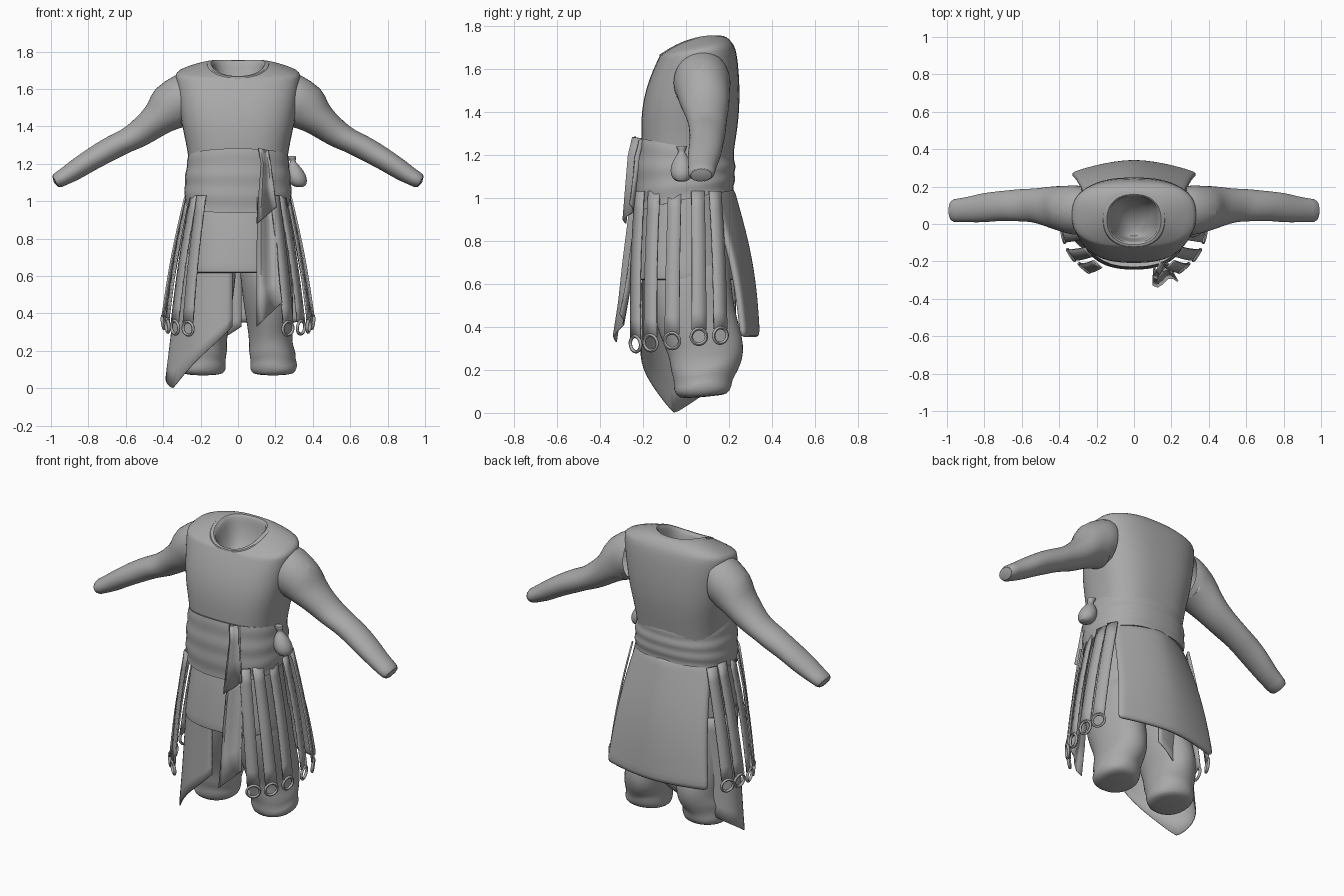
import bpy, math
from mathutils import Vector

cube = bpy.data.objects.get("Cube")
if cube:
    bpy.data.objects.remove(cube)

cloth = bpy.data.materials.new("grey_cloth")
cloth.use_nodes = True
GREY = (0.4, 0.4, 0.4, 1)
cloth.diffuse_color = GREY
cloth.node_tree.nodes["Principled BSDF"].inputs["Base Color"].default_value = GREY


def finish(ob, subdiv=0, thick=0, angle=45):
    """Material, thickness, subdivision and smooth shading."""
    ob.data.materials.clear()
    ob.data.materials.append(cloth)
    if thick:
        m = ob.modifiers.new("thickness", "SOLIDIFY")
        m.thickness, m.offset = thick, 0
    if subdiv:
        m = ob.modifiers.new("smooth", "SUBSURF")
        m.levels = m.render_levels = subdiv
    bpy.ops.object.select_all(action="DESELECT")
    ob.select_set(True)
    bpy.context.view_layer.objects.active = ob
    bpy.ops.object.shade_smooth_by_angle(angle=math.radians(angle))
    return ob


def loft(name, rows, closed=True, caps=(False, False), **kw):
    """Skin a list of equally long point rows."""
    n = len(rows[0])
    faces = []
    for i in range(len(rows) - 1):
        for j in range(n if closed else n - 1):
            k = (j + 1) % n
            faces.append((i * n + j, i * n + k, (i + 1) * n + k, (i + 1) * n + j))
    if caps[0]:
        faces.append(tuple(reversed(range(n))))
    if caps[1]:
        faces.append(tuple(range((len(rows) - 1) * n, len(rows) * n)))
    me = bpy.data.meshes.new(name)
    me.from_pydata([tuple(p) for r in rows for p in r], [], faces)
    me.update()
    ob = bpy.data.objects.new(name, me)
    bpy.context.collection.objects.link(ob)
    return finish(ob, **kw)


def ring(hx, yf, yb, zf, zb, crown=0, cx=0, power=2.4, n=32):
    """Tilted superellipse: half width, front/back y, front/back z, lift at the sides."""
    out = []
    for i in range(n):
        a = math.tau * i / n
        c, s = math.cos(a), math.sin(a)
        c = math.copysign(abs(c) ** (2 / power), c)
        s = math.copysign(abs(s) ** (2 / power), s)
        t = (s + 1) / 2
        z = zf + (zb - zf) * t + crown * (1 - s * s)
        out.append(Vector((cx + hx * c, yf + (yb - yf) * t, z)))
    return out


# Tunic body, rolled over the neckline into the inside
body = [(.25, -.19, .20, 1.0, 1.05), (.26, -.207, .22, 1.2, 1.2), (.28, -.21, .24, 1.32, 1.32),
        (.303, -.207, .25, 1.41, 1.42), (.318, -.187, .25, 1.51, 1.53), (.33, -.152, .242, 1.6, 1.64),
        (.336, -.13, .23, 1.645, 1.70), (.33, -.124, .216, 1.658, 1.72, .004),
        (.24, -.122, .198, 1.66, 1.742, .022), (.17, -.118, .18, 1.664, 1.752, .03),
        (.145, -.108, .16, 1.667, 1.755, .028), (.13, -.095, .148, 1.66, 1.748, .025),
        (.118, -.085, .142, 1.6, 1.69), (.085, -.08, .11, 1.53, 1.58), (.03, -.07, 0, 1.5, 1.51)]
loft("tunic_body", [ring(*r, power=2.65) for r in body], caps=(False, True), subdiv=1, angle=60)

# Raised neckline band
band = [(.172, -.124, .18, 1.656, 1.742, .025), (.168, -.126, .178, 1.667, 1.752, .03),
        (.142, -.11, .156, 1.672, 1.757, .028), (.136, -.1, .15, 1.66, 1.742, .025)]
loft("neck_band", [ring(*r, power=2.3) for r in band], subdiv=1, angle=60)

# Sleeves: centre x, y, z, radius across, radius in y
arm = [(.28, .074, 1.545, .14, .128), (.32, .074, 1.54, .15, .138), (.365, .078, 1.50, .135, .13),
       (.41, .085, 1.455, .1, .118), (.47, .093, 1.405, .084, .105), (.54, .1, 1.353, .072, .092),
       (.60, .1, 1.322, .065, .086), (.66, .1, 1.293, .065, .084), (.73, .095, 1.255, .062, .081),
       (.81, .087, 1.207, .06, .078), (.88, .078, 1.16, .053, .071), (.94, .073, 1.125, .044, .063),
       (.986, .07, 1.10, .043, .064)]
for side, sx in (("left", 1), ("right", -1)):
    rows = []
    for i, (x, y, z, rv, ry) in enumerate(arm):
        p, q = arm[max(i - 1, 0)], arm[min(i + 1, len(arm) - 1)]
        d = Vector((q[0] - p[0], 0, q[2] - p[2])).normalized()
        if i < 2:
            d = Vector((1, 0, 0))
        up = Vector((-d.z, 0, d.x))
        row = []
        for j in range(20):
            a = math.tau * j / 20
            w = 1 + .035 * math.sin(2.3 * i + 2 * a) * (1 < i < 12)
            v = Vector((x, y, z)) + up * rv * w * math.sin(a) + Vector((0, ry * w * math.cos(a), 0))
            row.append((v.x * sx, v.y, v.z))
        rows.append(row)
    loft(side + "_sleeve", rows, caps=(False, True), subdiv=1)

# Waist sash with soft folds
rows = [ring(.25, -.20, .21, 1.27, 1.222, -.012)]
STEPS = 22
for i in range(STEPS + 1):
    t = i / STEPS
    f = .002 * math.sin(t * 19) + .008 * math.sin(math.pi * t)
    rows.append(ring(.266 + .018 * t + f, -.23 - f, .22 + f, 1.282 - .345 * t, 1.228 - .195 * t,
                     -.014 + .022 * t))
rows.append(ring(.25, -.19, .19, .95, 1.04))
loft("waist_sash", rows, angle=60)

# Tunic skirt with a turned hem
skirt = [(.24, -.19, .19, 1.02, 1.05), (.255, -.212, .2, .92, .92), (.27, -.232, .22, .78, .78),
         (.288, -.245, .235, .65, .65), (.288, -.247, .235, .617, .617), (.27, -.23, .22, .612, .612),
         (.25, -.2, .2, .7, .7)]
loft("tunic_skirt", [ring(*r) for r in skirt], subdiv=1)

# Padded rear panel
rows = []
for i in range(13):
    t = i / 12
    hw = .24 + .095 * t ** .8
    row = []
    for j in range(17):
        u = j / 8 - 1
        y = .205 + .122 * t ** 1.1 + .03 * math.sin(math.pi * t) - (.10 - .035 * t) * abs(u) ** 1.7
        row.append((hw * u, y, 1.05 - .70 * t))
    rows.append(row)
loft("rear_panel", rows, closed=False, thick=.036, subdiv=1, angle=50)

# Hanging straps ending in rings: top x, y, then bottom x, y, z
straps = [(.195, -.215, .267, -.235, .32), (.235, -.148, .337, -.165, .325), (.268, -.052, .378, -.065, .335),
          (.276, .055, .398, .06, .355), (.266, .135, .388, .16, .36)]
for side, sx in (("left", 1), ("right", -1)):
    for k, (x0, y0, x1, y1, z1) in enumerate(straps):
        out = Vector((x1, y1 * 1.3, 0)).normalized()
        tan = Vector((-out.y, out.x, 0))
        rows = []
        for i in range(9):
            t = i / 8
            c = Vector((x0 + (x1 - x0) * t, y0 + (y1 - y0) * t, 1.03 + (z1 + .03 - 1.03) * t))
            c += out * .01 * math.sin(math.pi * t)
            w = .031 + .004 * t
            rows.append([((c + tan * w * s).x * sx, (c + tan * w * s).y, c.z) for s in (-1, 0, 1)])
        loft(f"{side}_strap_{k + 1}", rows, closed=False, thick=.009)
        n = Vector((out.x * sx, out.y, -.1))
        bpy.ops.mesh.primitive_torus_add(
            location=(x1 * sx, y1, z1), rotation=n.to_track_quat("Z", "Y").to_euler(),
            major_radius=.036, minor_radius=.008, major_segments=24, minor_segments=8)
        bpy.context.object.name = f"{side}_strap_ring_{k + 1}"
        finish(bpy.context.object)

# Baggy trouser legs gathered at the ankles: centre x, half width, front y, back y, z
leg = [(.14, .14, -.18, .2, .75), (.15, .14, -.18, .21, .6), (.16, .135, -.16, .225, .48),
       (.168, .128, -.125, .25, .38), (.172, .12, -.09, .27, .3), (.175, .116, -.075, .265, .24),
       (.184, .128, -.072, .24, .19), (.187, .118, -.055, .215, .15), (.192, .13, -.06, .215, .115),
       (.19, .118, -.042, .2, .085), (.187, .1, -.02, .18, .07)]
for side, sx in (("left", 1), ("right", -1)):
    rows = []
    for i, (cx, hw, yf, yb, z) in enumerate(leg):
        row = ring(hw, yf, yb, z - .006, z + .012, cx=cx, power=2.1, n=24)
        for j, p in enumerate(row):
            p.z += .012 * math.sin(3 * math.tau * j / 24 + i) * (2 < i < 9)
            p.x *= sx
        rows.append(row)
    loft(side + "_trouser_leg", rows, caps=(True, True), subdiv=1, angle=60)

# Pointed wrap hanging around the right leg
rows = []
TIP = .38
for i in range(9):
    t = i / 8
    row = []
    for j in range(33):
        u = j / 32
        a = math.radians(-90 - 190 * u)
        low = .33 * (abs(u - TIP) / (TIP if u < TIP else 1 - TIP)) ** 1.15
        flare = .275 + .075 * t * math.sin(math.pi * u)
        wave = .01 * t * math.sin(14 * u)
        row.append((-.03 + (flare + wave) * math.cos(a), .01 + (.215 + wave) * math.sin(a),
                    .72 + (low - .72) * t))
    rows.append(row)
loft("leg_wrap", rows, closed=False, thick=.006, angle=60)


# Sash tails: each row is left x, right x, y, left z, right z
def tail(name, spec):
    rows = []
    for a, b, y, za, zb in spec:
        rows.append([(a + (b - a) * s, y - .018 * math.sin(s * 7) + .03 * s, za + (zb - za) * s)
                     for s in (0, .2, .4, .6, .8, 1)])
    loft(name, rows, closed=False, thick=.008, angle=60)


tail("long_sash_tail", [(.105, .185, -.235, 1.02, 1.02), (.105, .20, -.255, .9, .9),
                        (.10, .21, -.28, .7, .72), (.10, .22, -.30, .5, .58), (.10, .235, -.325, .33, .46)])
tail("short_sash_tail", [(.11, .16, -.235, 1.285, 1.27), (.125, .175, -.255, 1.2, 1.19),
                         (.115, .19, -.265, 1.08, 1.08), (.10, .205, -.28, .88, .97)])

# Small tied pouch on the left hip
pouch = [(.008, 1.075), (.038, 1.08), (.054, 1.11), (.053, 1.145), (.038, 1.18), (.018, 1.205),
         (.014, 1.215), (.024, 1.232), (.026, 1.245), (.006, 1.24)]
loft("pouch", [ring(r, -.02 - r, -.02 + r, z, z, cx=.325 - .25 * (z - 1.085), power=2, n=16)
               for r, z in pouch], caps=(True, True), subdiv=1, angle=60)
